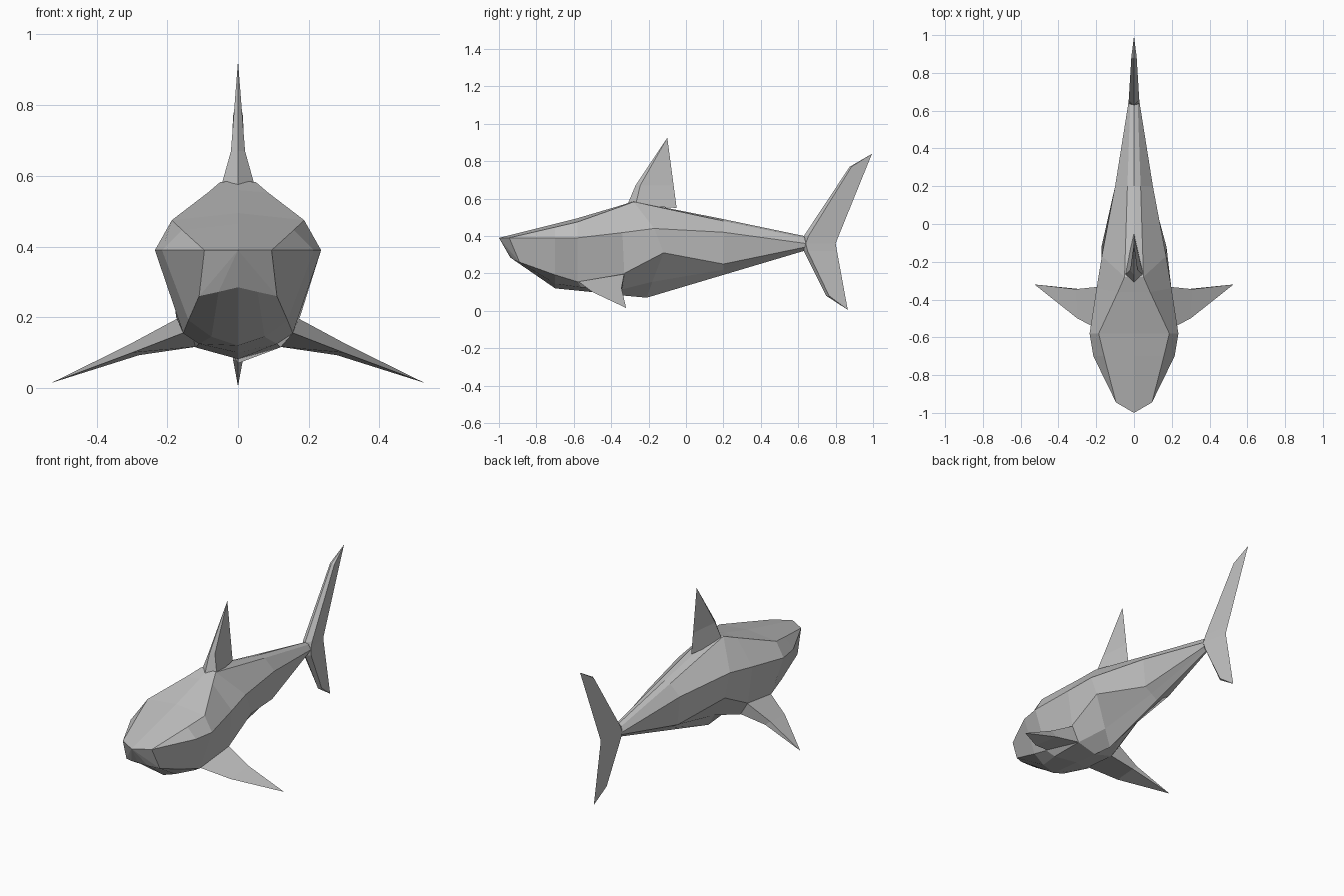
import bpy
import bmesh

cube = bpy.data.objects.get("Cube")
if cube:
    bpy.data.objects.remove(cube, do_unlink=True)

grey = bpy.data.materials.new("plain grey")
grey.use_nodes = True
grey.diffuse_color = (0.52, 0.52, 0.52, 1)
grey.node_tree.nodes["Principled BSDF"].inputs["Base Color"].default_value = grey.diffuse_color


def mirrored(point):
    return (-point[0], point[1], point[2])


def loft(name, rings):
    """Skin a row of closed rings, capping both ends with triangle fans."""
    bm = bmesh.new()
    loops = [[bm.verts.new(p) for p in ring] for ring in rings]
    count = len(rings[0])
    for a, b in zip(loops, loops[1:]):
        for i in range(count):
            j = (i + 1) % count
            bm.faces.new((a[i], a[j], b[j], b[i]))
    for end in (loops[0], loops[-1]):
        for i in range(1, count - 1):
            bm.faces.new((end[0], end[i], end[i + 1]))
    bmesh.ops.remove_doubles(bm, verts=bm.verts, dist=0.0005)
    bmesh.ops.recalc_face_normals(bm, faces=bm.faces)
    mesh = bpy.data.meshes.new(name)
    bm.to_mesh(mesh)
    bm.free()
    mesh.materials.append(grey)
    obj = bpy.data.objects.new(name, mesh)
    bpy.context.collection.objects.link(obj)
    return obj


def upright_fin(name, sections):
    """Each section: front (y, z), thickest y, half thickness, rear (y, z)."""
    rings = []
    for front, ridge_y, half, rear in sections:
        ridge_z = (front[1] + rear[1]) / 2
        rings.append([(0, *front), (half, ridge_y, ridge_z),
                      (0, *rear), (-half, ridge_y, ridge_z)])
    return loft(name, rings)


# Body: left half of each ring, from the back ridge down to the belly line
half_rings = [
    # snout
    [(0, -1, .39), (.095, -.945, .39), (.095, -.945, .39),
     (.11, -.89, .26), (.055, -.92, .272), (0, -.94, .285)],
    # cheeks
    [(0, -.7, .465), (.158, -.7, .447), (.215, -.7, .39),
     (.14, -.7, .192), (.075, -.7, .145), (0, -.7, .12)],
    # widest point
    [(0, -.58, .495), (.187, -.58, .475), (.235, -.58, .39),
     (.155, -.58, .155), (.11, -.56, .125), (0, -.5, .1)],
    # behind the side fins
    [(0, -.36, .56), (.085, -.36, .553), (.198, -.34, .418),
     (.175, -.33, .2), (.12, -.34, .115), (0, -.34, .082)],
    # shoulders
    [(0, -.28, .585), (.05, -.28, .583), (.17, -.17, .44),
     (.172, -.12, .31), (.06, -.18, .155), (0, -.21, .07)],
    # hips
    [(0, .2, .49), (.035, .2, .48), (.1, .2, .42),
     (.085, .2, .25), (.04, .2, .22), (0, .2, .192)],
    # tail stalk
    [(0, .63, .4), (.02, .635, .39), (.03, .64, .36),
     (.02, .635, .34), (.01, .63, .33), (0, .63, .32)],
]
loft("body", [half + [mirrored(p) for p in half[-2:0:-1]] for half in half_rings])

# Back fin
upright_fin("back_fin", [
    ((-.31, .575), -.27, .05, (-.05, .55)),
    ((-.27, .67), -.245, .02, (-.066, .67)),
    ((-.1, .925), -.1, 0, (-.1, .925)),
])

# Tail fin, from the lower tip to the upper tip
upright_fin("tail_fin", [
    ((.865, .005), .865, 0, (.865, .005)),
    ((.75, .08), .765, .014, (.851, .08)),
    ((.63, .32), .65, .026, (.807, .32)),
    ((.63, .36), .64, .03, (.8, .36)),
    ((.63, .4), .655, .028, (.816, .4)),
    ((.875, .77), .885, .014, (.966, .77)),
    ((.995, .84), .995, 0, (.995, .84)),
])

# Side fins: triangular sections from root to tip
fin = [
    [(.145, -.58, .16), (.165, -.33, .2), (.11, -.34, .118)],
    [(.3, -.5, .1), (.31, -.345, .122), (.28, -.345, .093)],
    [(.527, -.32, .015)] * 3,
]
loft("left_side_fin", fin)
loft("right_side_fin", [[mirrored(p) for p in ring] for ring in fin])
